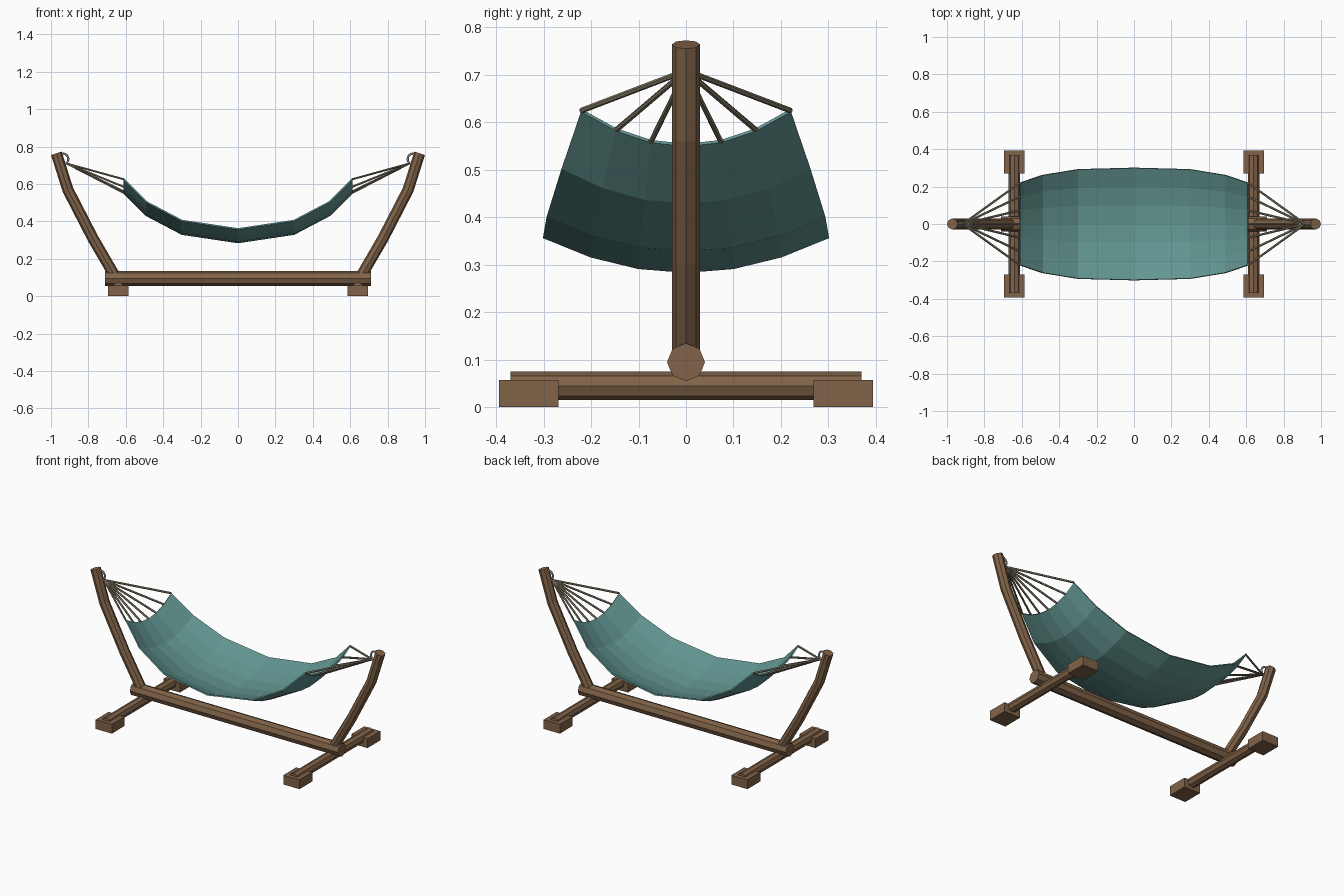
import bpy, bmesh
from math import pi, cos, sin
from mathutils import Vector

if "Cube" in bpy.data.objects:
    bpy.data.objects.remove(bpy.data.objects["Cube"])


def material(name, color):
    m = bpy.data.materials.new(name)
    m.diffuse_color = (*color, 1)
    m.use_nodes = True
    m.node_tree.nodes["Principled BSDF"].inputs["Base Color"].default_value = m.diffuse_color
    return m


wood = material("wood", (0.22, 0.125, 0.065))
cloth = material("cloth", (0.125, 0.31, 0.29))
cord = material("cord", (0.26, 0.22, 0.15))
metal = material("metal", (0.5, 0.5, 0.48))


def finish(name, bm, mat):
    bmesh.ops.recalc_face_normals(bm, faces=bm.faces)
    me = bpy.data.meshes.new(name)
    bm.to_mesh(me)
    bm.free()
    me.materials.append(mat)
    ob = bpy.data.objects.new(name, me)
    bpy.context.collection.objects.link(ob)
    return ob


def tube(bm, points, radius, sides=8):
    """Capped faceted tube following a path."""
    pts = [Vector(p) for p in points]
    rings = []
    for i, p in enumerate(pts):
        t = (pts[min(i + 1, len(pts) - 1)] - pts[max(i - 1, 0)]).normalized()
        ref = Vector((0, 0, 1)) if abs(t.y) > 0.9 else Vector((0, 1, 0))
        u = (ref - t * ref.dot(t)).normalized()
        v = t.cross(u)
        rings.append([bm.verts.new(p + radius * (u * cos(2 * pi * k / sides) + v * sin(2 * pi * k / sides)))
                      for k in range(sides)])
    for a, b in zip(rings, rings[1:]):
        for k in range(sides):
            n = (k + 1) % sides
            bm.faces.new((a[k], a[n], b[n], b[k]))
    bm.faces.new(rings[0])
    bm.faces.new(rings[-1])


def beam(name, points, radius):
    bm = bmesh.new()
    tube(bm, points, radius)
    finish(name, bm, wood)


# Base beam
beam("base_beam", [(-0.71, 0, 0.095), (0.71, 0, 0.095)], 0.04)

# Cloth bed: (x, half width, centre height) stations, curved across the width
half = [(0.61, 0.22, 0.552), (0.49, 0.261, 0.432), (0.30, 0.292, 0.332)]
stations = [(-x, w, z) for x, w, z in half] + [(0, 0.30, 0.287)] + half[::-1]


def bed_point(x, w, z, j):
    t = j / 3
    return Vector((x, w * t, z + 0.073 * t * t))


bm = bmesh.new()
grid = [[bm.verts.new(bed_point(*s, j)) for j in range(-3, 4)] for s in stations]
for a, b in zip(grid, grid[1:]):
    for j in range(6):
        bm.faces.new((a[j], b[j], b[j + 1], a[j + 1]))
bed = finish("hammock_bed", bm, cloth)
thick = bed.modifiers.new("thickness", "SOLIDIFY")
thick.thickness = 0.008
thick.offset = 0

for side, s in (("left", -1), ("right", 1)):
    # Curved post
    beam(side + "_post", [(s * 0.648, 0, 0.09), (s * 0.775, 0, 0.308),
                          (s * 0.91, 0, 0.57), (s * 0.971, 0, 0.764)], 0.03)
    # Cross beam with block feet
    beam(side + "_cross_beam", [(s * 0.64, -0.37, 0.045), (s * 0.64, 0.37, 0.045)], 0.03)
    for end, e in (("front", -1), ("back", 1)):
        bm = bmesh.new()
        bmesh.ops.create_cube(bm, size=1)
        bmesh.ops.scale(bm, vec=(0.11, 0.125, 0.057), verts=bm.verts)
        bmesh.ops.translate(bm, vec=(s * 0.64, e * 0.3315, 0.0285), verts=bm.verts)
        finish(f"{side}_{end}_foot", bm, wood)
    # Hanging ring
    bpy.ops.mesh.primitive_torus_add(location=(s * 0.937, 0, 0.733), rotation=(pi / 2, 0, 0),
                                     major_radius=0.03, minor_radius=0.006,
                                     major_segments=16, minor_segments=6)
    ring = bpy.context.object
    ring.name = side + "_ring"
    ring.data.materials.append(metal)
    # Fan of cords
    bm = bmesh.new()
    for j in range(-3, 4):
        tube(bm, [(s * 0.915, 0, 0.709), bed_point(s * 0.61, 0.22, 0.552, j)], 0.006, 6)
    finish(side + "_cords", bm, cord)
